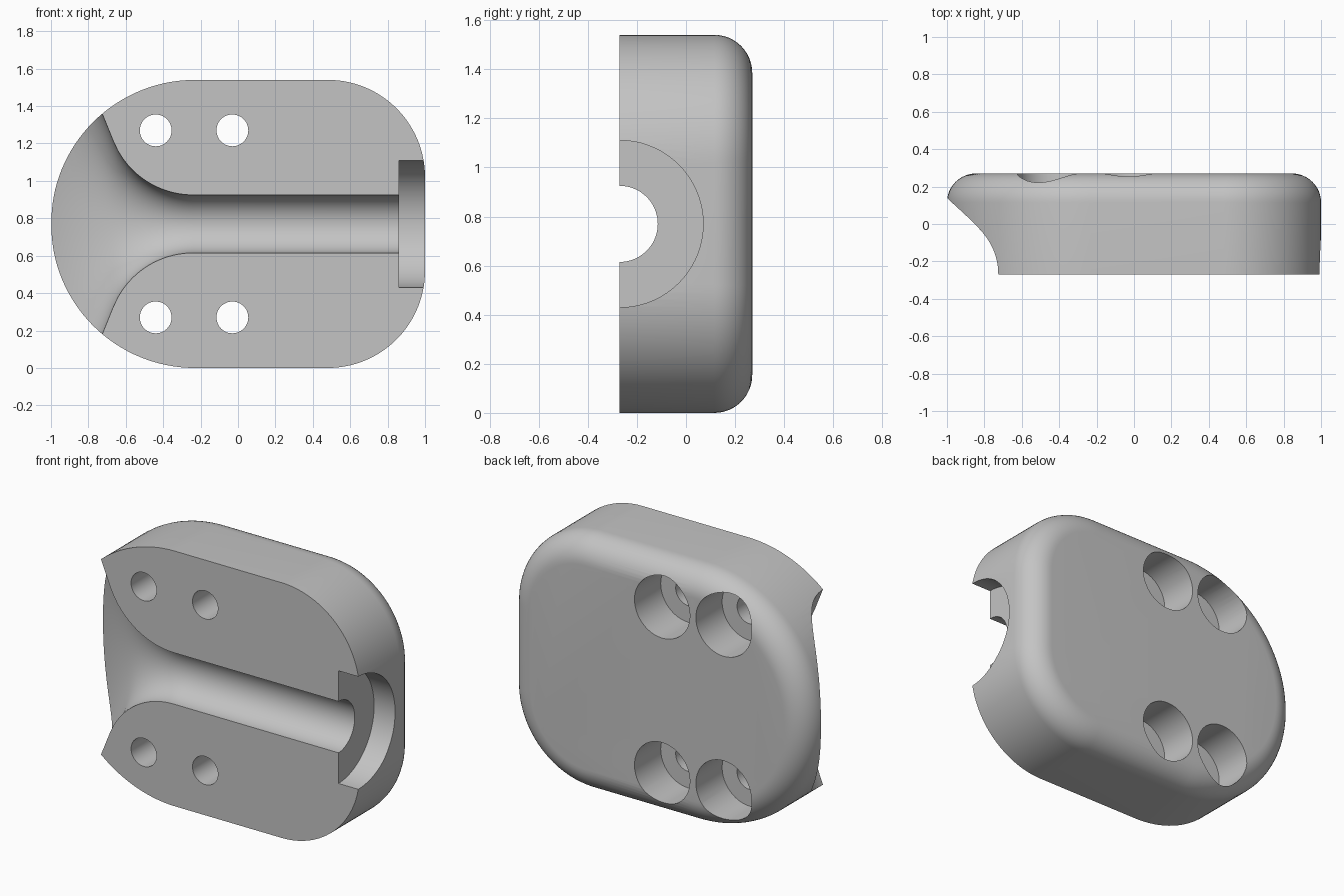
import bpy, bmesh
from math import sin, cos, pi, sqrt, radians

cube = bpy.data.objects.get("Cube")
if cube:
    bpy.data.objects.remove(cube, do_unlink=True)

FRONT, BACK, MID = -0.27, 0.27, 0.77
FILLET = 0.155


def loft(name, rings):
    """Closed solid skinned through rings of equal vertex count."""
    bm = bmesh.new()
    loops = [[bm.verts.new(p) for p in ring] for ring in rings]
    for a, b in zip(loops, loops[1:]):
        for i in range(len(a)):
            j = (i + 1) % len(a)
            bm.faces.new((a[i], a[j], b[j], b[i]))
    bm.faces.new(loops[0])
    bm.faces.new(loops[-1])
    bmesh.ops.recalc_face_normals(bm, faces=bm.faces)
    mesh = bpy.data.meshes.new(name)
    bm.to_mesh(mesh)
    bm.free()
    obj = bpy.data.objects.new(name, mesh)
    bpy.context.collection.objects.link(obj)
    return obj


def outline(y, inset):
    """Rounded plate outline: big half circle left, two round corners right."""
    arcs = [(-0.23, MID, 0.77, 90, 270, 64),
            (0.48, 0.52, 0.52, 270, 360, 28),
            (0.48, 1.02, 0.52, 0, 90, 28)]
    pts = []
    for cx, cz, r, start, end, n in arcs:
        for i in range(n + 1):
            t = radians(start + (end - start) * i / n)
            pts.append((cx + (r - inset) * cos(t), y, cz + (r - inset) * sin(t)))
    return pts


def ellipse_x(x, depth, height, n=72):
    return [(x, FRONT + depth * cos(2 * pi * i / n), MID + height * sin(2 * pi * i / n))
            for i in range(n)]


def disc_y(x, y, z, r, n=48):
    return [(x + r * cos(2 * pi * i / n), y, z + r * sin(2 * pi * i / n)) for i in range(n)]


# Plate body with rounded back edge
rings = [outline(FRONT, 0)]
for i in range(13):
    t = pi / 2 * i / 12
    rings.append(outline(BACK - FILLET * (1 - sin(t)), FILLET * (1 - cos(t))))
body = loft("clamp_body", rings)

# Channel that flares to an oval mouth on the left
BORE, BEND, FLARE_H, FLARE_D = 0.155, -0.24, 0.46, 1.26
END = radians(68)


def flare(x):
    d = BEND - x
    depth = BORE + FLARE_D - sqrt(FLARE_D ** 2 - d ** 2)
    limit = FLARE_H * sin(END)
    if d <= limit:
        height = BORE + FLARE_H - sqrt(FLARE_H ** 2 - d ** 2)
    else:
        height = BORE + FLARE_H * (1 - cos(END)) + (d - limit) * sin(END) / cos(END)
    return ellipse_x(x, depth, height)


steps = 32
channel = [ellipse_x(1.2, BORE, BORE)]
channel += [flare(BEND - 0.86 * i / steps) for i in range(steps + 1)]
cutters = [loft("channel_cutter", channel)]

# Round seat at the right end of the channel
cutters.append(loft("seat_cutter", [ellipse_x(x, 0.34, 0.34) for x in (0.86, 1.2)]))

# Stepped screw holes, wide at the back
for x in (-0.44, -0.03):
    for z in (MID - 0.5, MID + 0.5):
        steps_y = [(-0.4, 0.085), (0.02, 0.085), (0.02, 0.185), (0.4, 0.185)]
        cutters.append(loft("screw_hole_cutter", [disc_y(x, y, z, r) for y, r in steps_y]))

for c in cutters:
    c.hide_render = True
    mod = body.modifiers.new(c.name, 'BOOLEAN')
    mod.operation = 'DIFFERENCE'
    mod.solver = 'EXACT'
    mod.object = c

# Bake the cuts and drop the cutters
graph = bpy.context.evaluated_depsgraph_get()
graph.update()
baked = bpy.data.meshes.new_from_object(body.evaluated_get(graph))
body.modifiers.clear()
body.data = baked
for c in cutters:
    bpy.data.objects.remove(c, do_unlink=True)

# Single grey material
grey = bpy.data.materials.new("light_grey")
grey.use_nodes = True
colour = (0.55, 0.55, 0.55, 1)
grey.diffuse_color = colour
grey.node_tree.nodes["Principled BSDF"].inputs["Base Color"].default_value = colour
body.data.materials.clear()
body.data.materials.append(grey)

bpy.ops.object.select_all(action='DESELECT')
body.select_set(True)
bpy.context.view_layer.objects.active = body
bpy.ops.object.shade_smooth_by_angle(angle=radians(30))
